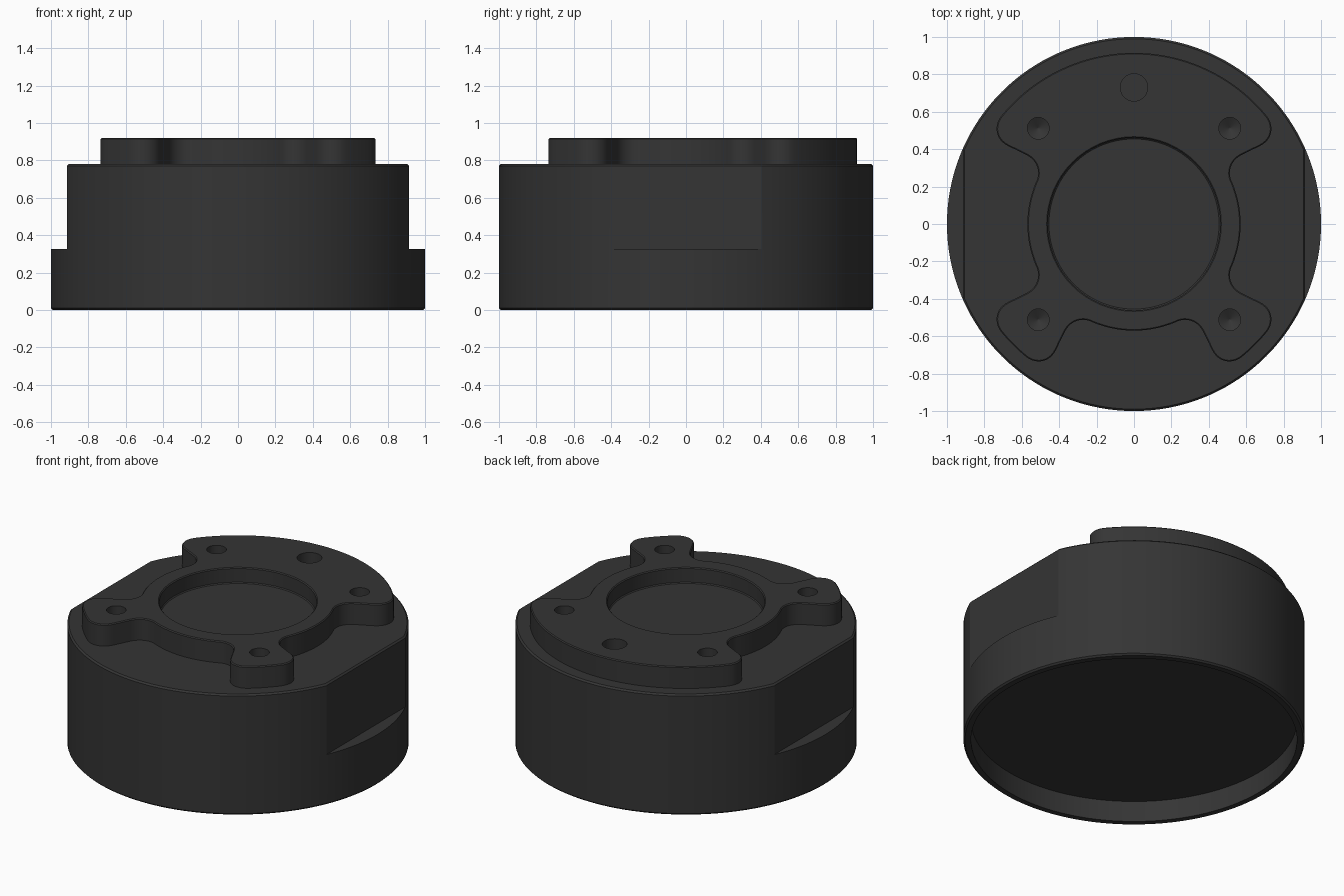
import bpy
import bmesh
from math import radians, cos, sin, pi
from mathutils import Vector

if "Cube" in bpy.data.objects:
    bpy.data.objects.remove(bpy.data.objects["Cube"], do_unlink=True)

# Single dark finish
DARK = (0.035, 0.035, 0.035, 1)
mat = bpy.data.materials.new("dark grey")
mat.use_nodes = True
mat.diffuse_color = DARK
mat.node_tree.nodes["Principled BSDF"].inputs["Base Color"].default_value = DARK


def loft(name, rings):
    """Skin a stack of equal-length rings and cap both ends."""
    bm = bmesh.new()
    loops = [[bm.verts.new(p) for p in ring] for ring in rings]
    n = len(loops[0])
    for a, b in zip(loops, loops[1:]):
        for i in range(n):
            j = (i + 1) % n
            bm.faces.new((a[i], a[j], b[j], b[i]))
    bm.faces.new(loops[0][::-1])
    bm.faces.new(loops[-1])
    bmesh.ops.remove_doubles(bm, verts=bm.verts, dist=1e-5)
    bmesh.ops.recalc_face_normals(bm, faces=bm.faces)
    mesh = bpy.data.meshes.new(name)
    bm.to_mesh(mesh)
    bm.free()
    mesh.materials.append(mat)
    obj = bpy.data.objects.new(name, mesh)
    bpy.context.collection.objects.link(obj)
    return obj


def circle(r, z, n, limit=9, x=0, y=0):
    """Circle with its sides clamped flat at x = +-limit."""
    pts = []
    for i in range(n):
        a = 2 * pi * i / n
        pts.append((x + max(-limit, min(limit, r * cos(a))), y + r * sin(a), z))
    return pts


def activate(obj):
    bpy.ops.object.select_all(action='DESELECT')
    obj.select_set(True)
    bpy.context.view_layer.objects.active = obj


def cut(obj, cutter):
    mod = obj.modifiers.new("cut", 'BOOLEAN')
    mod.operation = 'DIFFERENCE'
    mod.solver = 'EXACT'
    mod.object = cutter
    activate(obj)
    bpy.ops.object.modifier_apply(modifier=mod.name)
    bpy.data.objects.remove(cutter, do_unlink=True)


def polar(r, deg):
    return Vector((r * cos(radians(deg)), r * sin(radians(deg))))


def fillet(p0, p1, p2, n=10):
    """Round arc from p0 to p2 around the corner p1."""
    w = 0.707
    pts = []
    for i in range(n + 1):
        t = i / n
        a, b, c = (1 - t) ** 2, 2 * t * (1 - t) * w, t * t
        pts.append((p0 * a + p1 * b + p2 * c) / (a + b + c))
    return pts


def arc(r, a0, a1, n):
    return [polar(r, a0 + (a1 - a0) * i / n) for i in range(1, n)]


# Body: round housing, flats on both sides above a ledge, hollow underneath
FLAT, LEDGE, TOP, CH = 0.915, 0.325, 0.78, 0.01
N = 136
body = loft("body", [
    circle(0.955, 0.135, N), circle(0.955, 0, N), circle(1 - CH, 0, N),
    circle(1, CH, N), circle(1, LEDGE, N), circle(1, LEDGE, N, FLAT),
    circle(1, TOP - CH, N, FLAT), circle(1 - CH, TOP, N, FLAT - CH)])

# Mounting plate outline: waisted ring with rounded arms and a full rear rim
INNER, OUTER = 0.57, 0.915


def arm_side(centre, s):
    """Side of an arm from the waist to the tip; s is the side."""
    foot, tip = polar(INNER, centre + 11 * s), polar(0.92, centre + 14 * s)
    return (fillet(polar(INNER, centre + 22 * s), foot, foot.lerp(tip, 0.32))
            + fillet(foot.lerp(tip, 0.64), tip, polar(OUTER, centre + 6 * s)))


outline = (arc(INNER, -23, 23, 14) + arm_side(45, -1)
           + arc(OUTER, 39, 141, 40) + arm_side(135, 1)[::-1]
           + arc(INNER, 157, 203, 14))
for c in (225, 315):
    outline += arm_side(c, -1) + arc(OUTER, c - 6, c + 6, 5) + arm_side(c, 1)[::-1]
    if c == 225:
        outline += arc(INNER, 247, 293, 14)

PLATE = 0.92
plate = loft("mounting_plate", [[(p.x, p.y, z) for p in outline] for z in (0.76, PLATE)])

# Central recess, then a fine edge break on the plate
cut(plate, loft("recess_cutter", [circle(0.461, z, 64) for z in (PLATE - 0.1, 1.1)]))
bevel = plate.modifiers.new("edge_break", 'BEVEL')
bevel.width = 0.006
bevel.segments = 1
bevel.limit_method = 'ANGLE'
bevel.angle_limit = radians(60)
bevel.use_clamp_overlap = False
activate(plate)
bpy.ops.object.modifier_apply(modifier=bevel.name)

# Drilled screw holes with conical bottoms, and a flat locating hole
for sx in (-1, 1):
    for sy in (-1, 1):
        x, y = 0.512 * sx, 0.512 * sy
        cut(plate, loft("drill_cutter", [
            circle(r, z, 24, x=x, y=y)
            for r, z in ((0.003, PLATE - 0.13), (0.058, PLATE - 0.1), (0.058, 1.1))]))
cut(plate, loft("pin_cutter", [circle(0.073, z, 32, y=0.73) for z in (PLATE - 0.1, 1.1)]))

for obj in (body, plate):
    activate(obj)
    bpy.ops.object.shade_smooth_by_angle(angle=radians(20))
